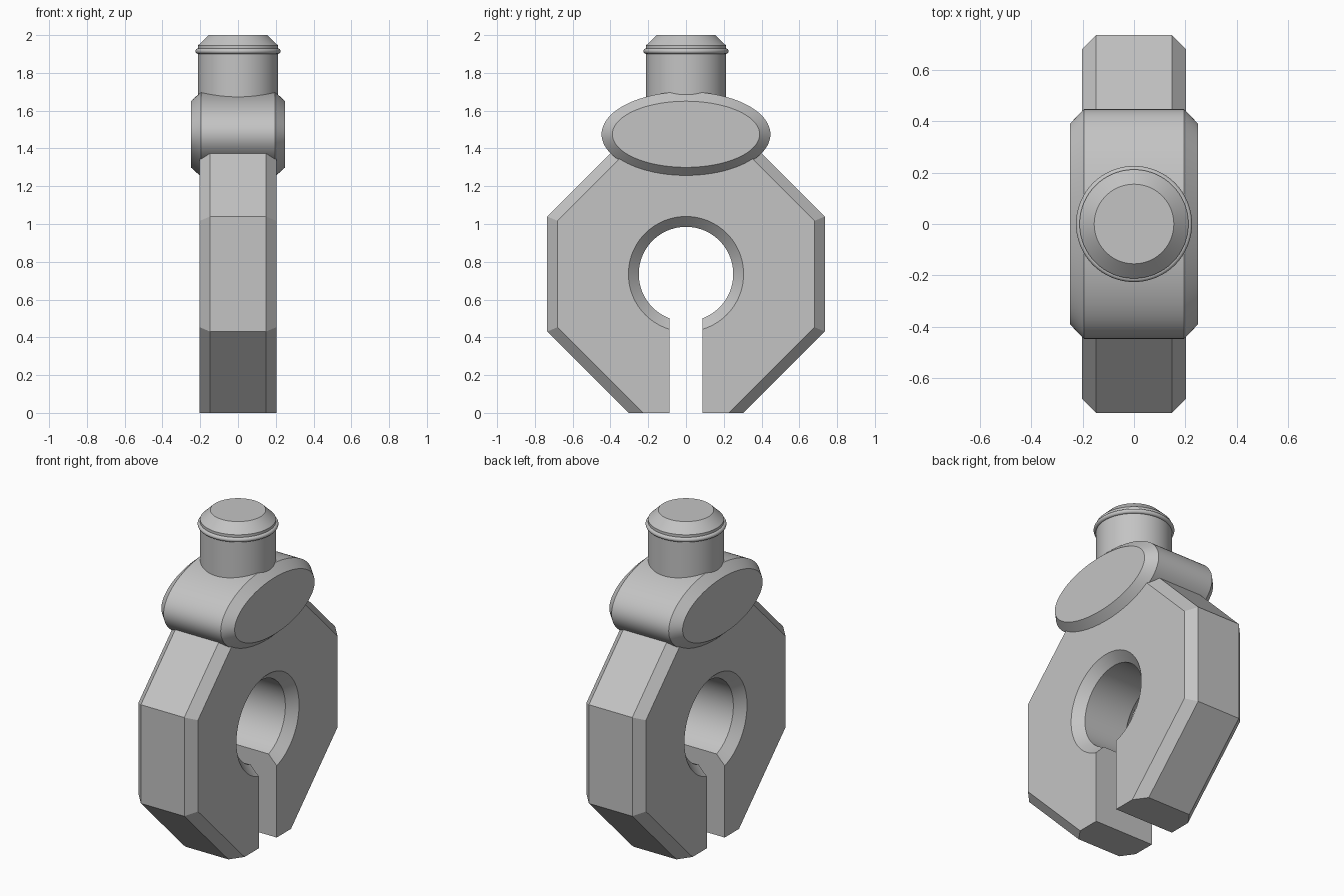
import bpy, bmesh
from math import sin, cos, pi, tan, radians, sqrt

cube = bpy.data.objects.get("Cube")
if cube:
    bpy.data.objects.remove(cube, do_unlink=True)

GREY = (0.55, 0.55, 0.55, 1)
grey = bpy.data.materials.new("plain_grey")
grey.use_nodes = True
grey.diffuse_color = GREY
grey.node_tree.nodes["Principled BSDF"].inputs["Base Color"].default_value = GREY

SEGMENTS = 96
CHAMFER = 0.055
HUB_Z = 0.735       # centre of the octagon and its hole
PLATE_X = 0.203     # half thickness of the octagon


def loft(name, rings, floor=None):
    """Skin closed rings of points, cap both ends, optionally trim flat at a height."""
    bm = bmesh.new()
    loops = [[bm.verts.new(p) for p in ring] for ring in rings]
    n = len(loops[0])
    for a, b in zip(loops, loops[1:]):
        for i in range(n):
            j = (i + 1) % n
            bm.faces.new((a[i], a[j], b[j], b[i]))
    bm.faces.new(loops[0])
    bm.faces.new(loops[-1])
    bmesh.ops.recalc_face_normals(bm, faces=bm.faces)
    if floor is not None:
        geom = bm.verts[:] + bm.edges[:] + bm.faces[:]
        cut = bmesh.ops.bisect_plane(bm, geom=geom, plane_co=(0, 0, floor),
                                     plane_no=(0, 0, -1), clear_outer=True)
        edges = [e for e in cut["geom_cut"] if isinstance(e, bmesh.types.BMEdge)]
        bmesh.ops.holes_fill(bm, edges=edges)
        bmesh.ops.recalc_face_normals(bm, faces=bm.faces)
    mesh = bpy.data.meshes.new(name)
    bm.to_mesh(mesh)
    bm.free()
    mesh.materials.append(grey)
    obj = bpy.data.objects.new(name, mesh)
    bpy.context.collection.objects.link(obj)
    return obj


def activate(obj):
    bpy.ops.object.select_all(action="DESELECT")
    obj.select_set(True)
    bpy.context.view_layer.objects.active = obj


def smooth(obj):
    activate(obj)
    bpy.ops.object.shade_smooth_by_angle(angle=radians(25))


def subtract(obj, cutter):
    mod = obj.modifiers.new("cut", "BOOLEAN")
    mod.operation, mod.solver, mod.object = "DIFFERENCE", "EXACT", cutter
    activate(obj)
    bpy.ops.object.modifier_apply(modifier=mod.name)
    bpy.data.objects.remove(cutter, do_unlink=True)


def ellipse_x(x, z, ry, rz):
    angles = [2 * pi * i / SEGMENTS for i in range(SEGMENTS)]
    return [(x, ry * cos(a), z + rz * sin(a)) for a in angles]


def circle_z(z, r):
    angles = [2 * pi * i / SEGMENTS for i in range(SEGMENTS)]
    return [(r * cos(a), r * sin(a), z) for a in angles]


def octagon(x, r):
    """Octagon whose lower diagonals run on to a point below the floor."""
    h = r * tan(pi / 8)
    half = [(r, -h), (r, h), (h, r)]
    outline = half + [(-y, z) for y, z in reversed(half)] + [(0, -r * sqrt(2))]
    return [(x, y, HUB_Z + z) for y, z in outline]


# Chamfered octagonal plate, flat at the bottom
inner = PLATE_X - CHAMFER
plate = loft("octagon_plate", [octagon(x, r) for x, r in (
    (-PLATE_X, HUB_Z - CHAMFER), (-inner, HUB_Z),
    (inner, HUB_Z), (PLATE_X, HUB_Z - CHAMFER))], floor=0)

# Round hole, flared at both faces
hole = [(-0.3, 0.25 + CHAMFER + 0.3 - PLATE_X), (-inner, 0.25),
        (inner, 0.25), (0.3, 0.25 + CHAMFER + 0.3 - PLATE_X)]
subtract(plate, loft("hole_cutter", [ellipse_x(x, HUB_Z, r, r) for x, r in hole]))

# Slot from the hole down through the bottom
slot = [[(x, y, z) for y, z in ((-0.087, -0.1), (0.087, -0.1),
                                (0.087, HUB_Z), (-0.087, HUB_Z))] for x in (-0.4, 0.4)]
subtract(plate, loft("slot_cutter", slot))
smooth(plate)

# Oval cross barrel with chamfered ends
barrel = loft("oval_barrel", [ellipse_x(x, 1.475, ry, rz) for x, ry, rz in (
    (-0.25, 0.39, 0.175), (-0.195, 0.447, 0.225),
    (0.195, 0.447, 0.225), (0.25, 0.39, 0.175))])
smooth(barrel)

# Round neck with a chamfered top
neck = loft("neck", [circle_z(z, r) for z, r in (
    (1.5, 0.212), (1.945, 0.212), (2.0, 0.155))])
smooth(neck)

# Thin rounded ring around the neck
bpy.ops.mesh.primitive_torus_add(location=(0, 0, 1.915), major_radius=0.212,
                                 minor_radius=0.014, major_segments=SEGMENTS,
                                 minor_segments=16)
ring = bpy.context.object
ring.name = "neck_ring"
ring.data.materials.append(grey)
smooth(ring)
